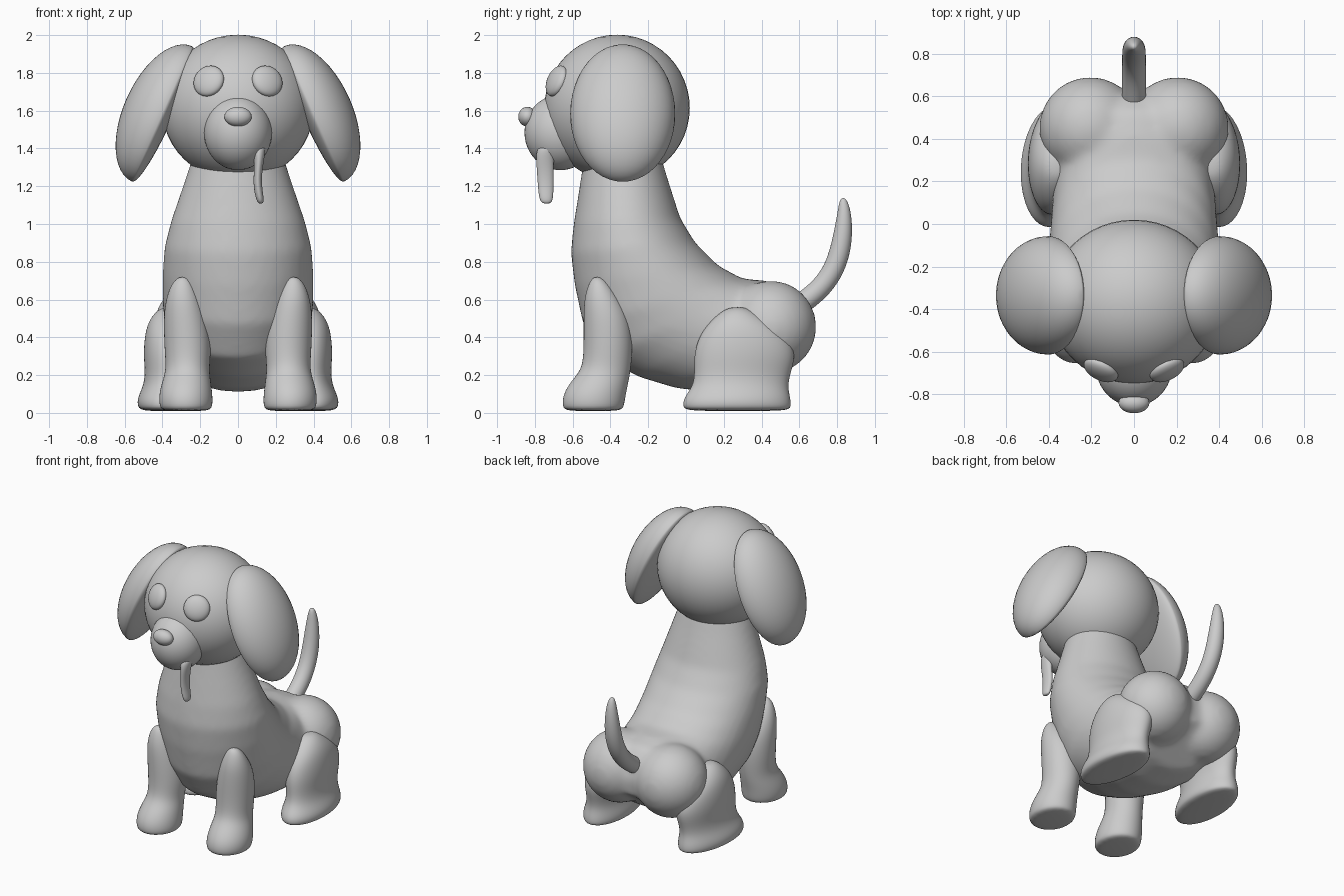
import bpy, bmesh, math
from mathutils import Matrix, Vector

if "Cube" in bpy.data.objects:
    bpy.data.objects.remove(bpy.data.objects["Cube"])


def finish(name, bm, mirror=False, subsurf=0):
    me = bpy.data.meshes.new(name)
    bmesh.ops.recalc_face_normals(bm, faces=bm.faces)
    for f in bm.faces:
        f.smooth = True
    bm.to_mesh(me)
    bm.free()
    ob = bpy.data.objects.new(name, me)
    bpy.context.collection.objects.link(ob)
    if mirror:
        ob.modifiers.new("Mirror", 'MIRROR')
    if subsurf:
        m = ob.modifiers.new("Subsurf", 'SUBSURF')
        m.levels = m.render_levels = subsurf
    return ob


def add_ball(bm, loc, size, rot=Matrix()):
    mat = Matrix.Translation(loc) @ rot @ Matrix.Diagonal((*size, 1))
    bmesh.ops.create_uvsphere(bm, u_segments=48, v_segments=24, radius=1, matrix=mat)


def ball(name, loc, size, rot=Matrix(), mirror=False):
    bm = bmesh.new()
    add_ball(bm, loc, size, rot)
    return finish(name, bm, mirror)


def add_loft(bm, rings, n=16):
    """Skin elliptical rings given as (centre, half axis a, half axis b)."""
    loops = []
    for c, a, b in rings:
        ang = [2 * math.pi * i / n for i in range(n)]
        loops.append([bm.verts.new(Vector(c) + Vector(a) * math.cos(t) + Vector(b) * math.sin(t))
                      for t in ang])
    for p, q in zip(loops, loops[1:]):
        for i in range(n):
            j = (i + 1) % n
            bm.faces.new((p[i], p[j], q[j], q[i]))
    bm.faces.new(loops[0])
    bm.faces.new(loops[-1])


def upright(name, rows, mirror=True, turn=0):
    """Loft from horizontal rows (z, centre x, half x, y min, y max)."""
    bm = bmesh.new()
    add_loft(bm, [((x, (y0 + y1) / 2, z), (rx, 0, 0), (0, (y1 - y0) / 2, 0))
                  for z, x, rx, y0, y1 in rows])
    if turn:
        mid = Vector((rows[0][1], (rows[0][3] + rows[0][4]) / 2, 0))
        bmesh.ops.rotate(bm, verts=bm.verts, cent=mid, matrix=Matrix.Rotation(turn, 3, 'Z'))
    return finish(name, bm, mirror, 2)


# Body: (front y, z, back y, z, half width) sections plus two rump bulges, fused
sections = [(-.53, 1.42, -.15, 1.42, .22), (-.56, 1.22, -.10, 1.25, .28),
            (-.595, 1.0, -.03, 1.03, .355), (-.61, .85, .05, .90, .39),
            (-.59, .68, .17, .78, .40), (-.545, .47, .30, .71, .40),
            (-.44, .29, .42, .70, .39), (-.25, .19, .53, .67, .38),
            (-.05, .13, .60, .59, .37), (.15, .11, .63, .46, .33),
            (.33, .14, .62, .36, .24)]
bm = bmesh.new()
add_loft(bm, [((0, (y0 + y1) / 2, (z0 + z1) / 2), (w, 0, 0), (0, (y1 - y0) / 2, (z1 - z0) / 2))
              for y0, z0, y1, z1, w in sections], 40)
for s in (-1, 1):
    add_ball(bm, (.205 * s, .45, .455), (.24, .24, .245))
body = finish("body", bm)
m = body.modifiers.new("Fuse", 'REMESH')
m.mode, m.voxel_size, m.use_smooth_shade = 'VOXEL', .02, True
m = body.modifiers.new("Soften", 'SMOOTH')
m.factor, m.iterations = .5, 12

# Legs
upright("front_leg", [(.008, .275, .12, -.635, -.345), (.03, .275, .145, -.66, -.325),
                      (.10, .277, .145, -.655, -.315), (.17, .272, .13, -.61, -.30),
                      (.23, .267, .117, -.555, -.29), (.32, .265, .125, -.545, -.28),
                      (.42, .27, .125, -.545, -.28), (.52, .28, .115, -.545, -.30),
                      (.61, .29, .092, -.54, -.35), (.69, .293, .058, -.515, -.41),
                      (.72, .293, .02, -.49, -.45)])
upright("hind_leg", [(.008, .385, .12, 0, .545), (.03, .385, .15, -.025, .565),
                     (.08, .385, .15, -.02, .56), (.14, .38, .125, .03, .545),
                     (.21, .375, .12, .04, .56), (.30, .37, .135, .035, .59),
                     (.40, .37, .13, .06, .56), (.48, .37, .11, .12, .46),
                     (.54, .365, .07, .19, .36), (.56, .36, .03, .24, .31)],
        turn=math.radians(4))

# Tail
path = [(.52, .52, .055), (.63, .59, .058), (.72, .665, .057), (.785, .76, .057),
        (.82, .87, .056), (.835, .98, .048), (.838, 1.07, .035), (.833, 1.12, .022),
        (.831, 1.138, .008)]
rings = []
for i, (y, z, r) in enumerate(path):
    a, b = path[max(i - 1, 0)], path[min(i + 1, len(path) - 1)]
    t = Vector((0, b[0] - a[0], b[1] - a[1])).normalized()
    rings.append(((0, y, z), (r, 0, 0), (0, -t.z * r, t.y * r)))
bm = bmesh.new()
add_loft(bm, rings)
finish("tail", bm, subsurf=2)

# Head and face
hc = Vector((0, -.365, 1.615))
ball("head", hc, (.402, .385, .387))
ball("muzzle", (0, -.665, 1.485), (.18, .19, .2))
ball("nose", (0, -.84, 1.568), (.072, .048, .052))
eye = Vector((.155, -.685, 1.757))
ball("eye", eye, (.086, .086, .04), (eye - hc).to_track_quat('Z', 'Y').to_matrix().to_4x4(), True)
upright("tongue", [(1.107, .12, .012, -.76, -.715), (1.13, .117, .022, -.778, -.703),
                   (1.20, .103, .023, -.785, -.70), (1.28, .106, .022, -.79, -.70),
                   (1.35, .113, .027, -.795, -.70), (1.40, .108, .04, -.79, -.68),
                   (1.425, .10, .04, -.76, -.66)], mirror=False)

# Ears: domed outside, flatter inside
bm = bmesh.new()
add_ball(bm, (0, 0, 0), (1, 1, 1))
for v in bm.verts:
    v.co.x *= .205 if v.co.x > 0 else .06
    v.co.y *= .278
    v.co.z *= .392
bm.transform(Matrix.Translation((.402, -.335, 1.583)) @ Matrix.Rotation(math.radians(-24), 4, 'Y'))
finish("ear", bm, mirror=True)
